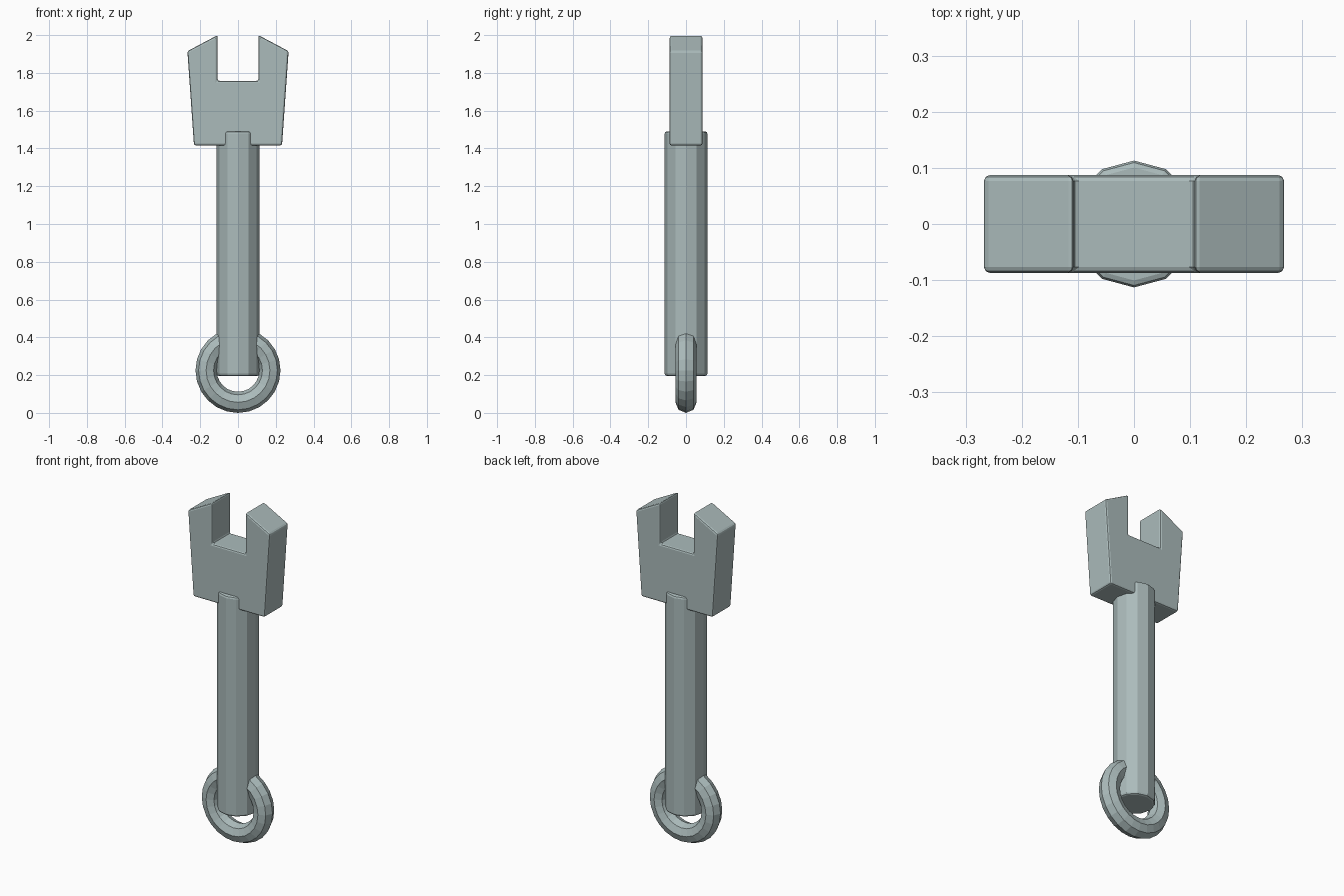
import bpy, bmesh
from math import pi

if "Cube" in bpy.data.objects:
    bpy.data.objects.remove(bpy.data.objects["Cube"])

# Grey-green steel
steel = bpy.data.materials.new("steel")
steel.diffuse_color = (0.41, 0.50, 0.50, 1)
steel.use_nodes = True
steel.node_tree.nodes["Principled BSDF"].inputs["Base Color"].default_value = steel.diffuse_color


def soften(ob, width):
    m = ob.modifiers.new("edge_bevel", 'BEVEL')
    m.width = width
    m.segments = 2
    m.limit_method = 'ANGLE'
    m.angle_limit = 0.7


# Handle: twelve-sided rod
bpy.ops.mesh.primitive_cylinder_add(vertices=12, radius=0.113, depth=1.295,
                                    location=(0, 0, 0.843))
handle = bpy.context.object
handle.name = "handle"
soften(handle, 0.012)

# Hanging ring through the bottom of the handle
bpy.ops.mesh.primitive_torus_add(major_radius=0.169, minor_radius=0.056,
                                 major_segments=24, minor_segments=8,
                                 location=(0, 0, 0.225), rotation=(pi / 2, 0, 0))
ring = bpy.context.object
ring.name = "hanging_ring"

# Jaw head: mirrored half profile extruded through its thickness
half = [(0.233, 1.416), (0.268, 1.915), (0.108, 2.0), (0.108, 1.758)]
profile = half + [(-x, z) for x, z in reversed(half)]
bm = bmesh.new()
face = bm.faces.new([bm.verts.new((x, -0.087, z)) for x, z in profile])
ext = bmesh.ops.extrude_face_region(bm, geom=[face])
bmesh.ops.translate(bm, vec=(0, 0.174, 0),
                    verts=[v for v in ext["geom"] if isinstance(v, bmesh.types.BMVert)])
bmesh.ops.recalc_face_normals(bm, faces=bm.faces)
mesh = bpy.data.meshes.new("jaw_head")
bm.to_mesh(mesh)
bm.free()
head = bpy.data.objects.new("jaw_head", mesh)
bpy.context.collection.objects.link(head)
soften(head, 0.01)

for ob in (handle, ring, head):
    ob.data.materials.append(steel)
